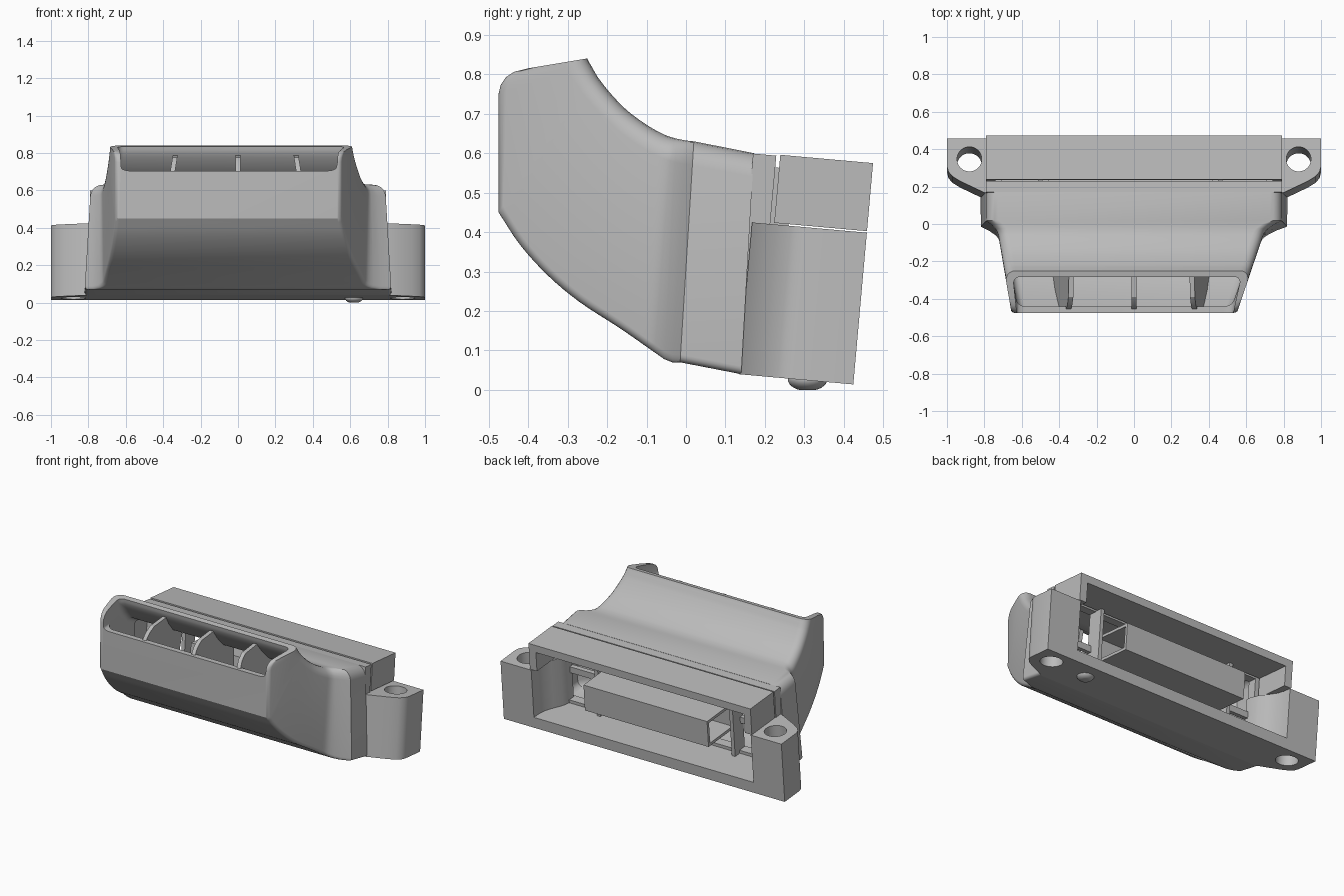
import bpy, bmesh, math
from mathutils import Matrix, Vector

cube = bpy.data.objects.get("Cube")
if cube:
    bpy.data.objects.remove(cube, do_unlink=True)

GREY = (0.5, 0.5, 0.5, 1)
grey = bpy.data.materials.new("plastic grey")
grey.diffuse_color = GREY
grey.use_nodes = True
grey.node_tree.nodes["Principled BSDF"].inputs["Base Color"].default_value = GREY

# The rear housing leans back: local y runs forward to back, local z up
TILT = Matrix.Translation((0, 0.424, 0.014)) @ Matrix.Rotation(math.radians(-5.1), 4, 'X')


def make(name, bm, matrix=None):
    bmesh.ops.recalc_face_normals(bm, faces=bm.faces)
    if matrix:
        bm.transform(matrix)
    mesh = bpy.data.meshes.new(name)
    bm.to_mesh(mesh)
    bm.free()
    mesh.materials.append(grey)
    obj = bpy.data.objects.new(name, mesh)
    bpy.context.collection.objects.link(obj)
    return obj


def skin(name, rings, matrix=None):
    """Skin closed rings of equal length and cap both ends."""
    bm = bmesh.new()
    rows = [[bm.verts.new(p) for p in ring] for ring in rings]
    n = len(rows[0])
    for a, b in zip(rows, rows[1:]):
        for i in range(n):
            j = (i + 1) % n
            bm.faces.new((a[i], a[j], b[j], b[i]))
    bm.faces.new(rows[0])
    bm.faces.new(rows[-1])
    return make(name, bm, matrix)


def box(name, x0, x1, y0, y1, z0, z1):
    return skin(name, [[(x0, y0, z), (x1, y0, z), (x1, y1, z), (x0, y1, z)]
                       for z in (z0, z1)], TILT)


def plan(name, half, z0, z1):
    """Extrude a mirrored plan outline upwards."""
    outline = half + [(-x, y) for x, y in reversed(half)]
    return skin(name, [[(x, y, z) for x, y in outline] for z in (z0, z1)], TILT)


def cut(obj, *cutters):
    bpy.context.view_layer.objects.active = obj
    for c in cutters:
        c.hide_render = True
        mod = obj.modifiers.new("cut", 'BOOLEAN')
        mod.operation, mod.solver, mod.object = 'DIFFERENCE', 'EXACT', c
        bpy.ops.object.modifier_apply(modifier=mod.name)
        bpy.data.objects.remove(c, do_unlink=True)


def smooth(stations, steps=4):
    """Refine station pairs with a spline through every point."""
    pts = [Vector(a + b) for a, b in stations]
    pts = [2 * pts[0] - pts[1]] + pts + [2 * pts[-1] - pts[-2]]
    out = []
    for p, q, r, s in zip(pts, pts[1:], pts[2:], pts[3:]):
        for k in range(steps):
            t = k / steps
            v = q + (r - p) * t / 2 + (2 * p - 5 * q + 4 * r - s) * t * t / 2 \
                + (3 * q - p - 3 * r + s) * t ** 3 / 2
            out.append((v[:2], v[2:]))
    return out + [stations[-1]]


# Side limits of the nozzle: uneven taper with a flare into the flange
def limits(y, z, inset):
    yc = min(max(y, -0.475), -0.05)
    lean = y + 0.015 - (z - 0.07) * 0.0625
    flare = min(max(1 + lean / 0.08, 0), 1) ** 2
    left, right = 0.655 + (yc + 0.475) * 0.17, 0.55 + (yc + 0.475) * 0.34
    flange = 0.824 - 0.06 * z
    left += (flange - left) * flare
    right += (flange - right) * flare
    return -left + inset, right - inset


def duct_ring(low, high, r_low, r_high, inset):
    low, high = Vector(low), Vector(high)
    length = (high - low).length
    ring = []
    corners = ((1, 0, r_low), (1, 1, r_high), (-1, 1, r_high), (-1, 0, r_low))
    for k, (side, top, r) in enumerate(corners):
        for step in range(6):
            a = step / 5 * math.pi / 2
            a = a if k % 2 == 0 else math.pi / 2 - a
            dx, dv = r * (1 - math.sin(a)), r * (1 - math.cos(a))
            t = dv / length
            y, z = low.lerp(high, 1 - t if top else t)
            x0, x1 = limits(y, z, inset)
            ring.append((x1 - dx if side > 0 else x0 + dx, y, z))
    return ring


def duct(name, stations, r_low, r_high, inset):
    return skin(name, [duct_ring(a, b, r_low, r_high, inset) for a, b in stations])


# Curved nozzle with its flange: pairs of lower/front and upper/back points
flange = [((.14, .04), (.172, .6)), ((-.015, .07), (.02, .63)), ((-.035, .07), (0, .632))]
bend = [((-.055, .078), (-.025, .637)), ((-.095, .106), (-.055, .647)),
        ((-.17, .158), (-.1, .672)), ((-.27, .223), (-.15, .709)),
        ((-.35, .29), (-.19, .75)), ((-.42, .367), (-.218, .785)),
        ((-.475, .45), (-.23, .803))]
rim = [((-.475, .75), (-.238, .818)), ((-.47, .772), (-.241, .823)),
       ((-.457, .792), (-.244, .828)), ((-.436, .806), (-.247, .834)),
       ((-.4, .815), (-.25, .84))]
inner = [((.25, .1), (.27, .56)), ((-.01, .12), (.02, .585)), ((-.09, .15), (-.07, .608)),
         ((-.24, .25), (-.17, .665)), ((-.35, .345), (-.23, .73)),
         ((-.44, .47), (-.262, .775)), ((-.44, .705), (-.275, .8)),
         ((-.6, .705), (-.28, .815)), ((-.6, .95), (-.3, .95))]
nozzle = duct("nozzle", flange + smooth(bend) + rim, 0.02, 0.06, 0)
cut(nozzle, duct("nozzle_cavity", inner, 0.04, 0.04, 0.038))

# Guide vanes spreading outwards towards the bottom of the nozzle
vane = [(-.455, .5), (-.455, .705), (-.43, .745), (-.39, .775), (-.25, .79),
        (-.2, .72), (-.06, .6), (-.06, .15), (-.25, .24), (-.38, .37)]
for label, x in (("right", -0.335), ("middle", 0), ("left", 0.31)):
    skin("vane_" + label, [[(x * (1 + 0.5 * (0.79 - z)) + dx, y, z) for y, z in vane]
                           for dx in (-0.013, 0.013)])

# Collar between the flange and the rear housing
collar = box("collar", -0.79, 0.79, -0.305, -0.246, 0.003, 0.56)
cut(collar, box("collar_cavity", -0.72, 0.72, -0.5, 0.1, 0.09, 0.51))

# Lower housing with bolt ears, open to the back
ear = [(0.8, -0.292), (0.93, -0.23), (0.97, -0.205), (0.992, -0.18), (1, -0.15), (1, 0)]
housing = plan("lower_housing", ear, 0, 0.386)
pocket = [(0.7, -0.4), (0.7, -0.25), (0.715, -0.2), (0.745, -0.15),
          (0.77, -0.1), (0.78, -0.05), (0.785, 0.1)]
cutters = [plan("pocket", pocket, 0.07, 0.6)]
for x in (-0.88, 0.88):
    bm = bmesh.new()
    bmesh.ops.create_cone(bm, cap_ends=True, segments=40, radius1=0.066, radius2=0.066,
                          depth=1, matrix=Matrix.Translation((x, -0.112, 0.2)))
    cutters.append(make("bolt_hole", bm, TILT))
cut(housing, *cutters)

# Upper cover, a shell open to the back and below
cover = box("upper_cover", -0.79, 0.79, -0.236, 0, 0.39, 0.563)
cut(cover, box("cover_cavity", -0.74, 0.74, -0.5, 0.1, 0.3, 0.515))

# Hollow cross channel inside the housing with its end brackets
channel = box("cross_channel", -0.46, 0.42, -0.28, -0.015, 0.21, 0.38)
cut(channel, box("channel_cavity", -0.8, 0.8, -0.262, -0.033, 0.228, 0.362))
for label, x in (("right", -0.5), ("left", 0.46)):
    box("bracket_" + label, x - 0.012, x + 0.012, -0.3, -0.2, 0.05, 0.53)
box("channel_support", -0.72, 0.72, -0.3, -0.27, 0.26, 0.3)

# Small domed foot under the housing
bm = bmesh.new()
bmesh.ops.create_uvsphere(bm, u_segments=32, v_segments=16, radius=1)
for v in bm.verts:
    v.co = Vector((v.co.x * 0.05, v.co.y * 0.05, max(v.co.z, -0.9) * 0.03))
make("foot", bm, Matrix.Translation((0.62, 0.308, 0.027)))

# Smooth the curved faces, keep edges crisp
bpy.ops.object.select_all(action='DESELECT')
for obj in bpy.context.scene.objects:
    if obj.type == 'MESH':
        obj.select_set(True)
        bpy.context.view_layer.objects.active = obj
bpy.ops.object.shade_smooth_by_angle(angle=math.radians(28))
